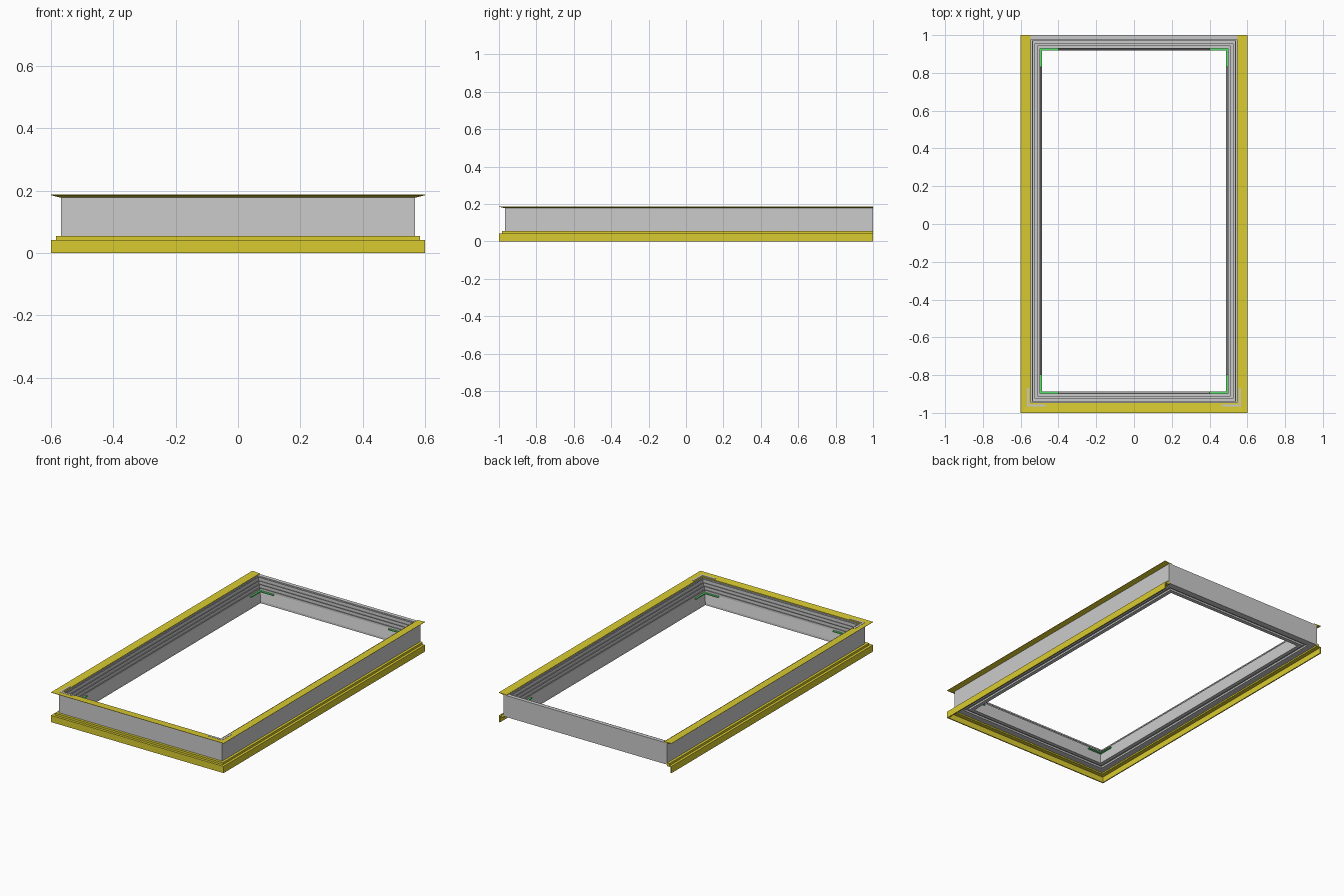
import bpy, bmesh

if "Cube" in bpy.data.objects:
    bpy.data.objects.remove(bpy.data.objects["Cube"])


def material(name, rgb):
    m = bpy.data.materials.new(name)
    m.diffuse_color = (*rgb, 1)
    m.use_nodes = True
    m.node_tree.nodes["Principled BSDF"].inputs["Base Color"].default_value = m.diffuse_color
    return m


YELLOW = material("yellow", (0.7, 0.6, 0.03))
GREEN = material("green", (0.1, 0.75, 0.15))
BACK = 1.0


def finish(bm, name, mat):
    bmesh.ops.recalc_face_normals(bm, faces=bm.faces)
    mesh = bpy.data.meshes.new(name)
    bm.to_mesh(mesh)
    bm.free()
    if mat:
        mesh.materials.append(mat)
    obj = bpy.data.objects.new(name, mesh)
    bpy.context.collection.objects.link(obj)
    return obj


def sweep(name, half_x, front, profile, closed, mat=None):
    """Mitred sweep of an (inset, z) profile round a rectangle, or round three sides of it."""
    bm = bmesh.new()
    rings = []
    for sx, at_back in ((-1, True), (-1, False), (1, False), (1, True)):
        ring = []
        for w, z in profile:
            y = BACK - (w if closed else 0) if at_back else front + w
            ring.append(bm.verts.new((sx * (half_x - w), y, z)))
        rings.append(ring)
    n = len(profile)
    for i in range(4 if closed else 3):
        a, b = rings[i], rings[(i + 1) % 4]
        for j in range(n):
            k = (j + 1) % n
            bm.faces.new((a[j], a[k], b[k], b[j]))
    if not closed:
        bm.faces.new(rings[0])
        bm.faces.new(rings[3])
    return finish(bm, name, mat)


def corner_key(name, x, y, z, sx, sy, length, width, height, mat=None):
    """L-shaped plate whose outer corner is at (x, y), legs running towards the centre."""
    pts = [(0, 0), (length, 0), (length, width), (width, width), (width, length), (0, length)]
    bm = bmesh.new()
    face = bm.faces.new([bm.verts.new((x - sx * u, y - sy * v, z)) for u, v in pts])
    ext = bmesh.ops.extrude_face_region(bm, geom=[face])
    verts = [v for v in ext["geom"] if isinstance(v, bmesh.types.BMVert)]
    bmesh.ops.translate(bm, verts=verts, vec=(0, 0, height))
    return finish(bm, name, mat)


# Main frame: flat outer wall, ribbed and stepped inner side, grooved underside
sweep("main_frame", 0.568, -0.968, [
    (0, 0.045), (0, 0.18), (0.024, 0.18),
    (0.024, 0.168), (0.029, 0.168), (0.029, 0.176), (0.032, 0.176),
    (0.032, 0.155), (0.040, 0.155), (0.040, 0.160), (0.044, 0.160),
    (0.044, 0.142), (0.054, 0.142), (0.054, 0.147), (0.058, 0.147),
    (0.058, 0.128), (0.066, 0.128), (0.066, 0.132), (0.070, 0.132),
    (0.070, 0.120), (0.082, 0.058), (0.082, 0.045),
    (0.058, 0.045), (0.058, 0.056), (0.040, 0.056), (0.040, 0.045)], True)

# Base trim: hanging outer skirt with a raised step against the wall
sweep("base_trim", 0.6, -1.0, [
    (0, 0), (0, 0.042), (0.016, 0.042), (0.016, 0.055), (0.033, 0.055),
    (0.033, 0.036), (0.007, 0.036), (0.007, 0)], False, YELLOW)

# Top lip: thin flange rising to its outer edge
sweep("top_lip", 0.6, -1.0, [
    (0, 0.185), (0, 0.187), (0.052, 0.184), (0.052, 0.179), (0.034, 0.177)],
    False, YELLOW)

for sx, side in ((-1, "left"), (1, "right")):
    # Corner brackets let into the lip at the front
    corner_key(f"lip_bracket_{side}", sx * 0.567, -0.967, 0.181, sx, -1, 0.1, 0.012, 0.0055)
    # Green corner keys on the inner wall
    for y, sy, end in ((-0.898, -1, "front"), (0.93, 1, "back")):
        corner_key(f"inner_key_{end}_{side}", sx * 0.499, y, 0.113, sx, sy,
                   0.1, 0.012, 0.006, GREEN)
